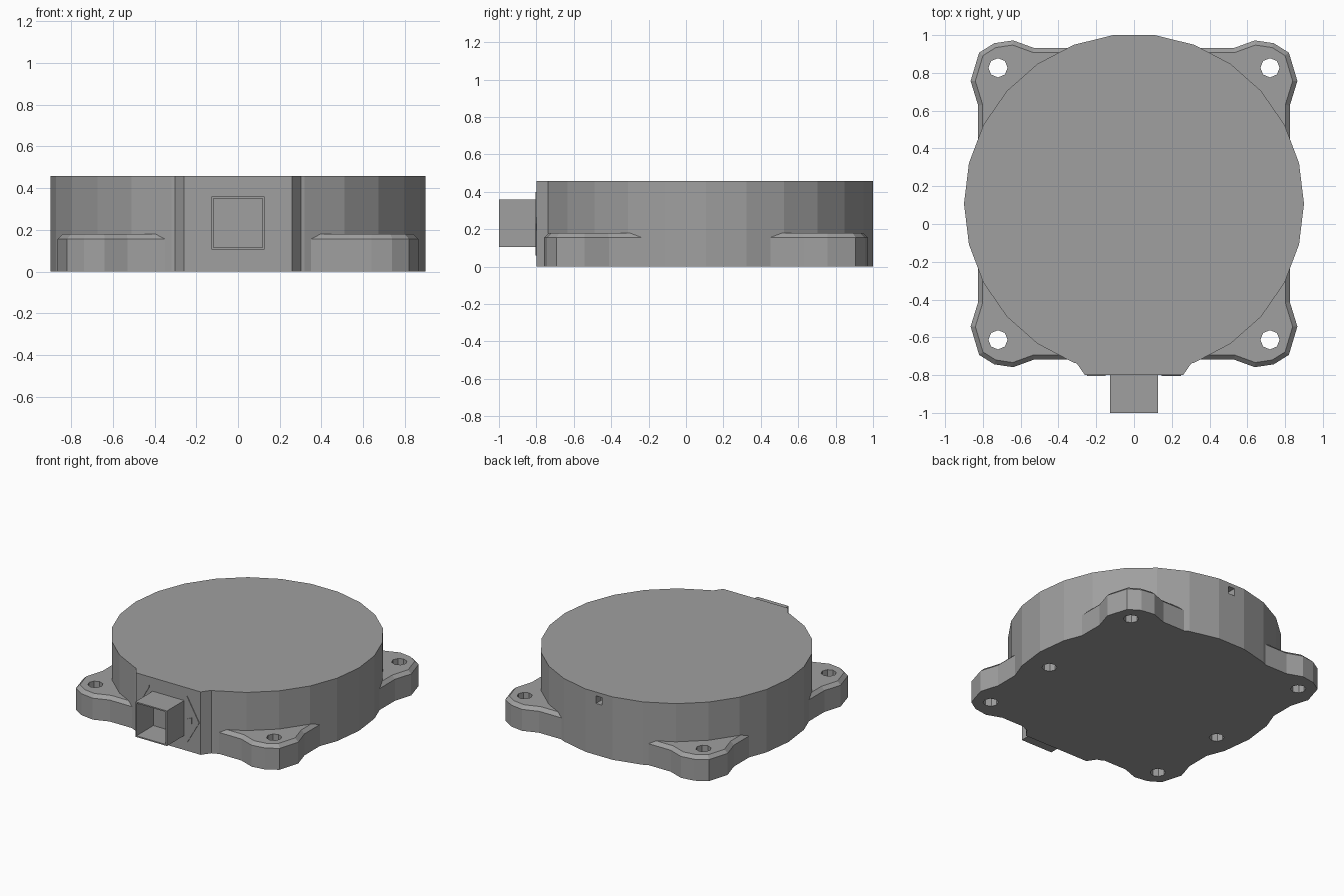
import bpy, bmesh, math
from mathutils import Matrix, Vector

if "Cube" in bpy.data.objects:
    bpy.data.objects.remove(bpy.data.objects["Cube"], do_unlink=True)

CY = 0.107       # centre of the round body along y
RADIUS = 0.9
HEIGHT = 0.458
FRONT = -0.8     # plane of the connector pad

grey = bpy.data.materials.new("housing grey")
grey.use_nodes = True
grey.diffuse_color = (0.35, 0.35, 0.35, 1)
grey.node_tree.nodes["Principled BSDF"].inputs["Base Color"].default_value = grey.diffuse_color


def finish(name, bm):
    bmesh.ops.recalc_face_normals(bm, faces=bm.faces)
    mesh = bpy.data.meshes.new(name)
    bm.to_mesh(mesh)
    bm.free()
    mesh.materials.append(grey)
    obj = bpy.data.objects.new(name, mesh)
    bpy.context.collection.objects.link(obj)
    return obj


def prism(name, points, low, high, chamfer=0, matrix=None):
    """Extrude a flat outline, optionally with a chamfered top rim."""
    bm = bmesh.new()
    base = bm.faces.new([bm.verts.new((x, y, low)) for x, y in points])
    bm.normal_update()
    top = bmesh.ops.extrude_face_region(bm, geom=[base], use_keep_orig=True)["geom"]
    rim = [v for v in top if isinstance(v, bmesh.types.BMVert)]
    bmesh.ops.translate(bm, verts=rim, vec=(0, 0, high - low - chamfer))
    bmesh.ops.recalc_face_normals(bm, faces=bm.faces)
    if chamfer:
        cap = next(f for f in top if isinstance(f, bmesh.types.BMFace))
        bmesh.ops.inset_region(bm, faces=[cap], thickness=chamfer, use_even_offset=True)
        bmesh.ops.translate(bm, verts=cap.verts[:], vec=(0, 0, chamfer))
    if matrix:
        bmesh.ops.transform(bm, matrix=matrix, verts=bm.verts)
    return finish(name, bm)


def ring(cx, cy, radius, sides):
    return [(cx + radius * math.cos(math.tau * i / sides),
             cy + radius * math.sin(math.tau * i / sides)) for i in range(sides)]


def combine(target, other, operation):
    mod = target.modifiers.new("combine", "BOOLEAN")
    mod.operation = operation
    mod.solver = "EXACT"
    mod.object = other
    bpy.context.view_layer.objects.active = target
    bpy.ops.object.modifier_apply(modifier=mod.name)
    bpy.data.objects.remove(other, do_unlink=True)


def box(name, lo, hi):
    bm = bmesh.new()
    lo, hi = Vector(lo), Vector(hi)
    bmesh.ops.create_cube(bm, size=1, matrix=Matrix.Translation((lo + hi) / 2)
                          @ Matrix.Diagonal((*(hi - lo), 1)))
    return finish(name, bm)


# Round body with the flat front pad
body = prism("round_body", ring(0, CY, RADIUS, 26), 0, HEIGHT)
pad = prism("front_pad", [(-0.26, FRONT), (0.26, FRONT), (0.305, -0.735),
                          (0.2, -0.5), (-0.2, -0.5), (-0.305, -0.735)], 0, HEIGHT)
combine(body, pad, "UNION")

# Blind holes in the underside and small vent in the back
for side in (-1, 1):
    combine(body, prism("cutter", ring(side * 0.72, -0.01, 0.05, 8), -0.1, 0.12), "DIFFERENCE")
combine(body, box("cutter", (-0.025, 0.94, 0.375), (0.025, 1.1, 0.43)), "DIFFERENCE")

# Four chamfered mounting ears with through holes
EAR = [(0.28, 0.7), (0.33, 0.825), (0.53, 0.825), (0.64, 0.865), (0.74, 0.85),
       (0.82, 0.8), (0.865, 0.65), (0.825, 0.52), (0.825, 0.33), (0.7, 0.28)]
for sx, side in ((-1, "right"), (1, "left")):
    for sy, end in ((-1, "front"), (1, "back")):
        ear = prism(f"{end}_{side}_ear", [(sx * x, CY + sy * y) for x, y in EAR],
                    0, 0.18, chamfer=0.024)
        hole = prism("cutter", ring(sx * 0.72, CY + sy * 0.72, 0.051, 8), -0.1, 0.3)
        combine(ear, hole, "DIFFERENCE")

# Square connector sleeve, open at the front
sleeve = box("connector_sleeve", (-0.127, -1, 0.105), (0.127, FRONT + 0.01, 0.36))
bm = bmesh.new()
bm.from_mesh(sleeve.data)
mouth = min(bm.faces, key=lambda f: f.calc_center_median().y)
bmesh.ops.inset_region(bm, faces=[mouth], thickness=0.013)
inner = bmesh.ops.extrude_discrete_faces(bm, faces=[mouth])["faces"][0]
bmesh.ops.translate(bm, verts=inner.verts[:], vec=(0, 0.195, 0))
bm.to_mesh(sleeve.data)
bm.free()

# Thin chevrons and pointer on the pad
facing = Matrix.Translation((0, FRONT, 0)) @ Matrix.Rotation(math.pi / 2, 4, "X")
for sx, side in ((-1, "right"), (1, "left")):
    chevron = [(0.152, 0.4), (0.25, 0.23), (0.152, 0.06),
               (0.152, 0.075), (0.242, 0.23), (0.152, 0.385)]
    prism(f"{side}_chevron", [(sx * x, z) for x, z in chevron], -0.002, 0.005, matrix=facing)
prism("pointer_mark", [(0.145, 0.23), (0.19, 0.208), (0.19, 0.252)], -0.002, 0.005, matrix=facing)
